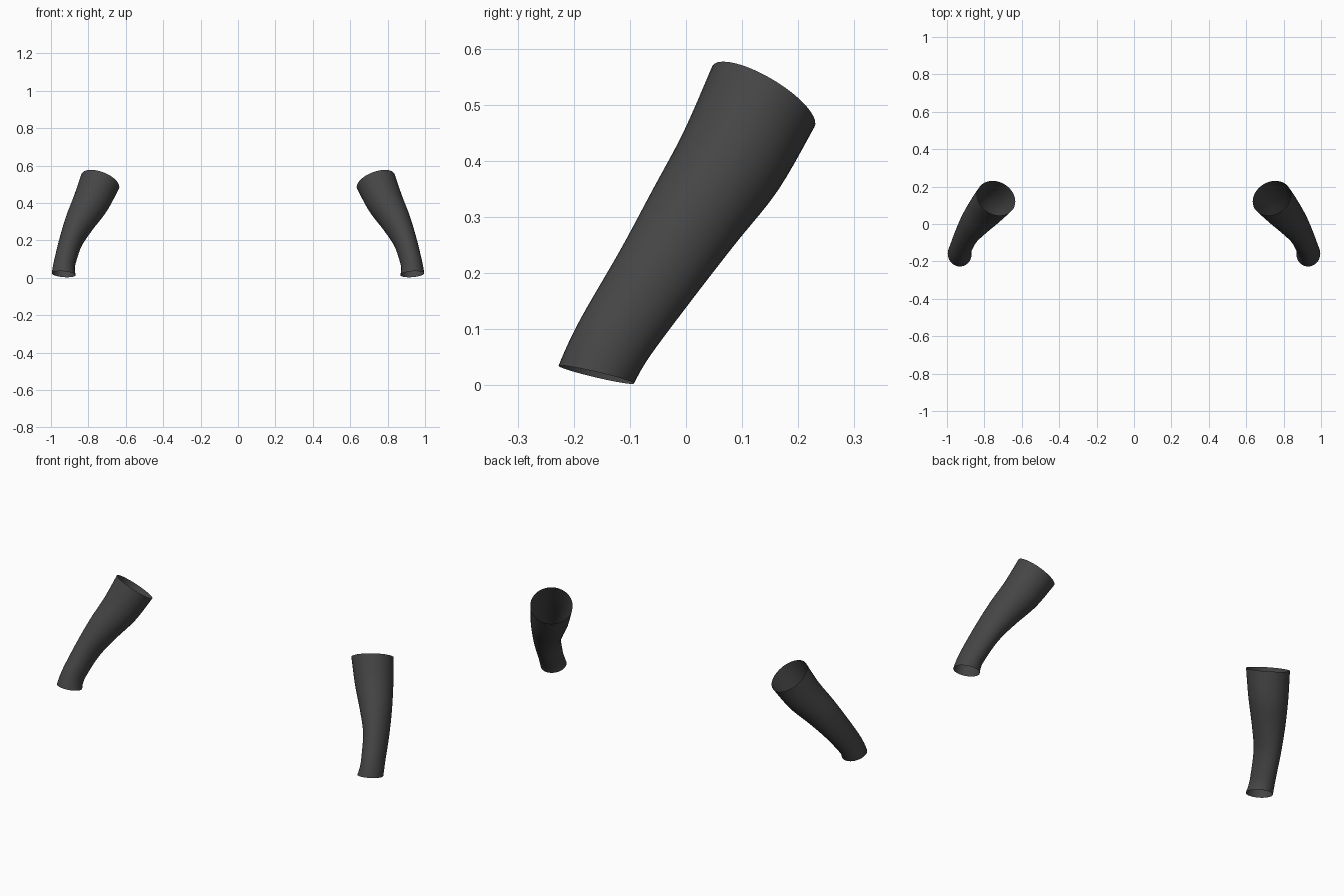
import bpy, bmesh, math
from mathutils import Vector

if "Cube" in bpy.data.objects:
    bpy.data.objects.remove(bpy.data.objects["Cube"])

cloth = bpy.data.materials.new("charcoal_cloth")
cloth.use_nodes = True
colour = (0.06, 0.06, 0.06, 1)
cloth.diffuse_color = colour
cloth.node_tree.nodes["Principled BSDF"].inputs["Base Color"].default_value = colour

# Cuff to upper opening: centre x, y, z, ring slope x, y, half width, half depth
RINGS = [
    (0.932, -0.160, 0.019, -0.08, 0.235, 0.064, 0.069),
    (0.931, -0.143, 0.055, -0.15, 0.42, 0.059, 0.069),
    (0.922, -0.117, 0.10, -0.25, 0.58, 0.058, 0.071),
    (0.892, -0.051, 0.20, -0.42, 0.65, 0.063, 0.078),
    (0.845, 0.014, 0.30, -0.52, 0.65, 0.080, 0.088),
    (0.788, 0.080, 0.40, -0.48, 0.62, 0.097, 0.099),
    (0.737, 0.138, 0.515, -0.39, 0.60, 0.108, 0.106),
]
SIDES, STEPS = 40, 5


def spline(i, t):
    """Smooth blend between ring i and the next one."""
    a, b, c, d = (RINGS[min(max(k, 0), len(RINGS) - 1)] for k in range(i - 1, i + 3))
    return [q + t * (r - p) / 2 + t * t * (p - 2.5 * q + 2 * r - s / 2)
            + t ** 3 * (s - p + 3 * (q - r)) / 2 for p, q, r, s in zip(a, b, c, d)]


def make_sleeve(name, side):
    bm = bmesh.new()
    sections = [spline(i, k / STEPS) for i in range(len(RINGS) - 1) for k in range(STEPS)]
    sections.append(RINGS[-1])
    loops = []
    for x, y, z, slope_x, slope_y, width, depth in sections:
        axis = Vector((slope_x, slope_y, 1)).normalized()
        across = Vector((1, 0, 0))
        across = (across - axis * across.dot(axis)).normalized()
        back = axis.cross(across)
        loop = []
        for k in range(SIDES):
            a = math.tau * k / SIDES
            p = Vector((x, y, z)) + across * width * math.cos(a) + back * depth * math.sin(a)
            loop.append(bm.verts.new((p.x * side, p.y, p.z)))
        loops.append(loop)
    # Open tube wall
    for low, high in zip(loops, loops[1:]):
        for k in range(SIDES):
            n = (k + 1) % SIDES
            quad = (low[k], low[n], high[n], high[k])
            bm.faces.new(quad if side > 0 else quad[::-1])
    mesh = bpy.data.meshes.new(name)
    bm.to_mesh(mesh)
    bm.free()
    mesh.materials.append(cloth)
    mesh.shade_smooth()
    bpy.context.collection.objects.link(bpy.data.objects.new(name, mesh))


make_sleeve("left_sleeve", 1)
make_sleeve("right_sleeve", -1)
